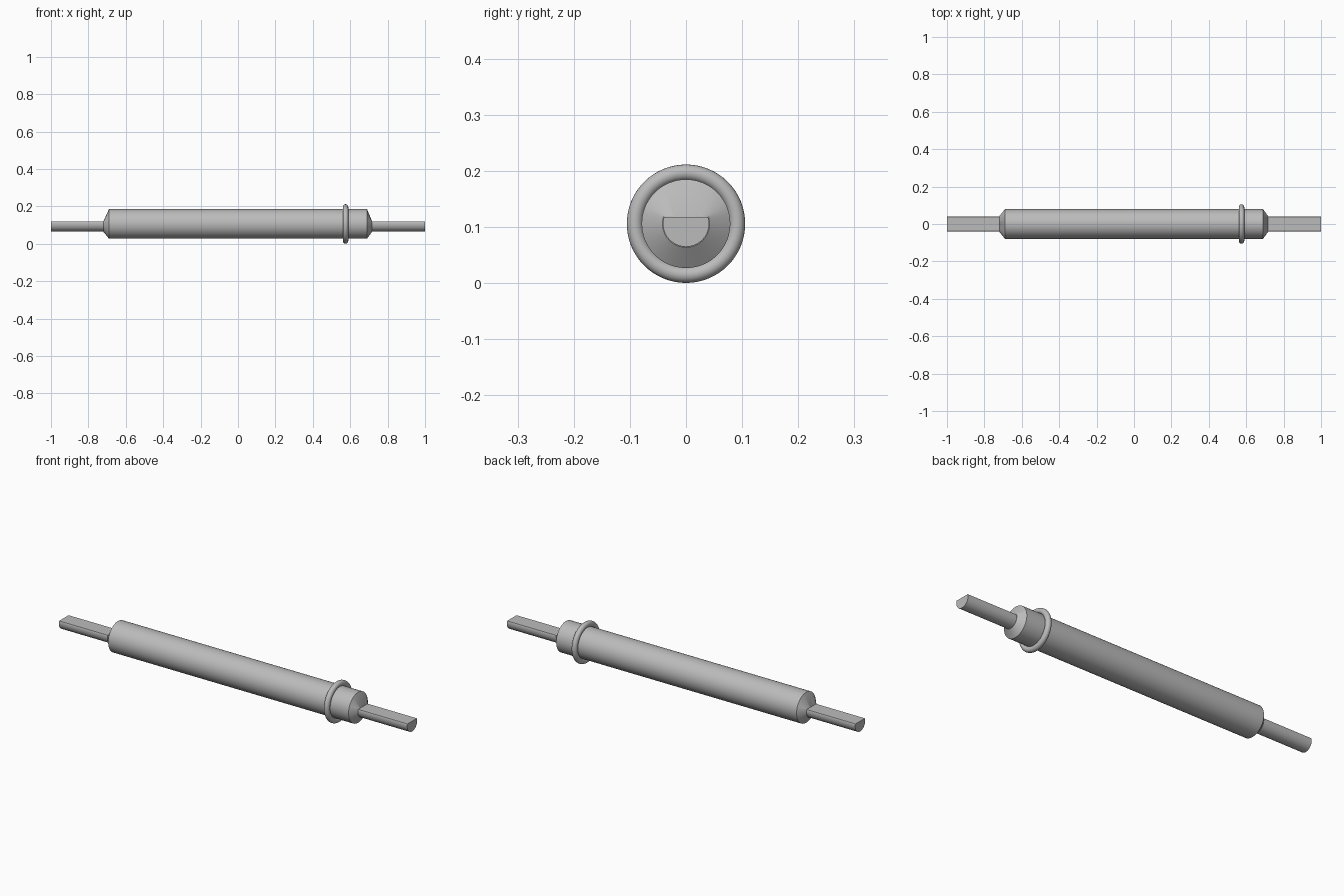
import bpy, bmesh
from math import sin, cos, tau, radians

cube = bpy.data.objects.get("Cube")
if cube:
    bpy.data.objects.remove(cube)

AXIS_Z = 0.106      # height of the shared centre line
SIDES = 64
BODY_R, SHAFT_R, FLAT = 0.079, 0.041, 0.012

grey = bpy.data.materials.new("Plain grey")
grey.use_nodes = True
grey.diffuse_color = (0.5, 0.5, 0.5, 1)
grey.node_tree.nodes["Principled BSDF"].inputs["Base Color"].default_value = (0.5, 0.5, 0.5, 1)


def finish(obj):
    obj.data.materials.append(grey)
    bpy.ops.object.select_all(action='DESELECT')
    obj.select_set(True)
    bpy.context.view_layer.objects.active = obj
    bpy.ops.object.shade_smooth_by_angle(angle=radians(25))


def loft(name, stations):
    """Skin round sections along x; each station is (x, radius, flat height)."""
    bm = bmesh.new()
    rings = []
    for x, r, top in stations:
        angles = [tau * (i + 0.5) / SIDES for i in range(SIDES)]
        rings.append([bm.verts.new((x, r * cos(a), AXIS_Z + min(r * sin(a), top)))
                      for a in angles])
    for a, b in zip(rings, rings[1:]):
        for i in range(SIDES):
            j = (i + 1) % SIDES
            bm.faces.new((a[i], a[j], b[j], b[i]))
    bm.faces.new(rings[0])
    bm.faces.new(rings[-1])
    bmesh.ops.recalc_face_normals(bm, faces=bm.faces)
    mesh = bpy.data.meshes.new(name)
    bm.to_mesh(mesh)
    bm.free()
    obj = bpy.data.objects.new(name, mesh)
    bpy.context.collection.objects.link(obj)
    finish(obj)


# Barrel whose ends taper into the D-shaped shaft section
loft("barrel", [(-0.72, SHAFT_R + 0.001, FLAT + 0.001), (-0.69, BODY_R, 1),
                (0.69, BODY_R, 1), (0.717, SHAFT_R + 0.001, FLAT + 0.001)])

# Flat-topped shaft at each end
for side, name in ((1, "left_shaft"), (-1, "right_shaft")):
    loft(name, [(side * 0.70, SHAFT_R, FLAT), (side, SHAFT_R, FLAT)])

# Retaining ring around the barrel
bpy.ops.mesh.primitive_torus_add(location=(0.575, 0, AXIS_Z), rotation=(0, tau / 4, 0),
                                 major_radius=0.091, minor_radius=0.0145,
                                 major_segments=64, minor_segments=20)
ring = bpy.context.object
ring.name = "retaining_ring"
finish(ring)
